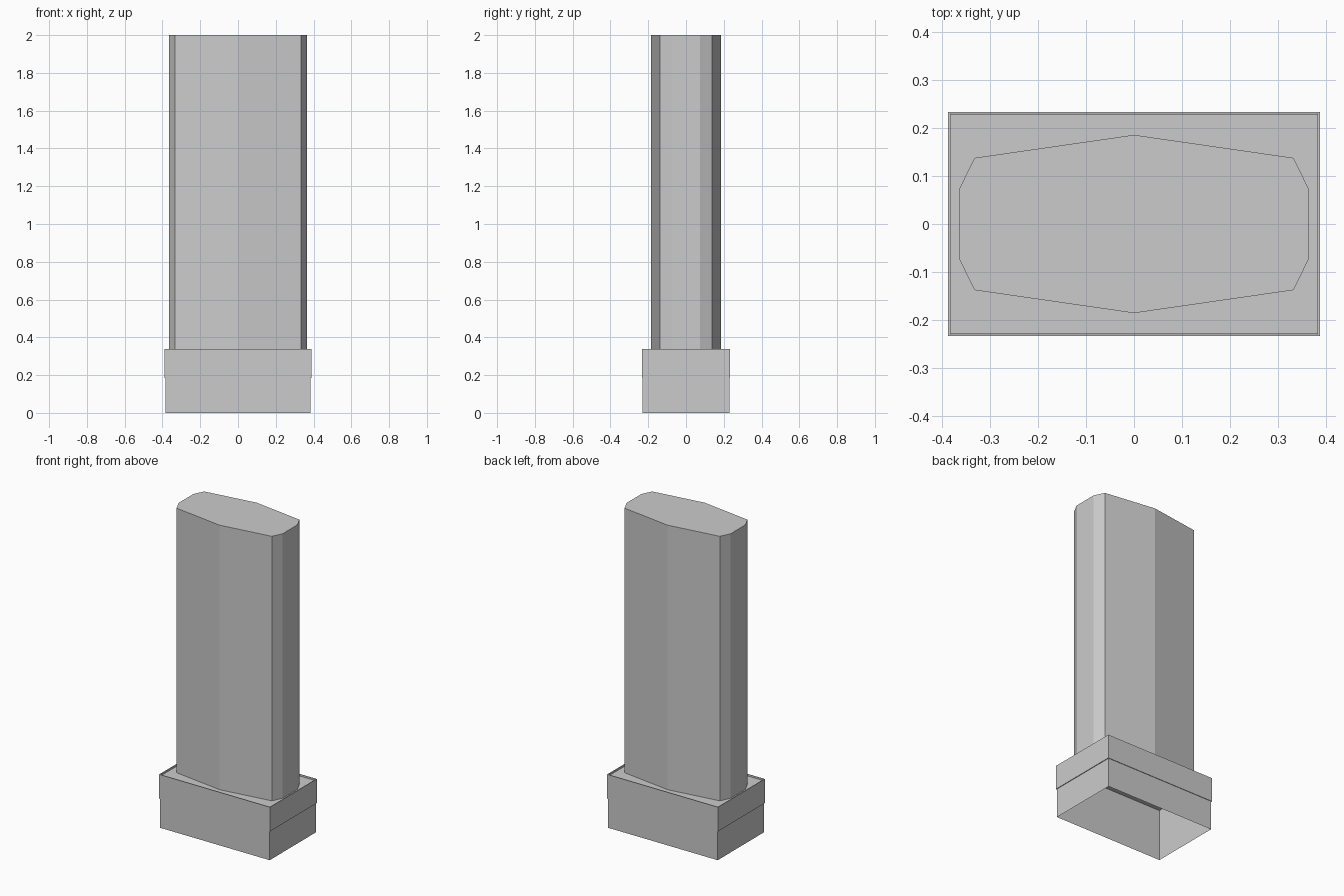
import bpy
import bmesh

cube = bpy.data.objects.get("Cube")
if cube:
    bpy.data.objects.remove(cube, do_unlink=True)

grey = bpy.data.materials.new("plain grey")
grey.use_nodes = True
colour = (0.6, 0.6, 0.6, 1)
grey.diffuse_color = colour
grey.node_tree.nodes["Principled BSDF"].inputs["Base Color"].default_value = colour


def rectangle(x, y):
    return [(-x, -y), (x, -y), (x, y), (-x, y)]


def build(name, rings, cap_bottom=False, cap_top=False, closed=False):
    """Skin a stack of (outline, height) rings into one flat-shaded part."""
    bm = bmesh.new()
    loops = [[bm.verts.new((x, y, z)) for x, y in outline] for outline, z in rings]
    pairs = list(zip(loops, loops[1:]))
    if closed:
        pairs.append((loops[-1], loops[0]))
    for low, high in pairs:
        for i in range(len(low)):
            j = (i + 1) % len(low)
            bm.faces.new((low[i], low[j], high[j], high[i]))
    if cap_bottom:
        bm.faces.new(loops[0][::-1])
    if cap_top:
        bm.faces.new(loops[-1])
    mesh = bpy.data.meshes.new(name)
    bm.to_mesh(mesh)
    bm.free()
    mesh.materials.append(grey)
    obj = bpy.data.objects.new(name, mesh)
    bpy.context.collection.objects.link(obj)
    return obj


# Hollow socket, open underneath and closed just below the collar rim
socket = rectangle(0.383, 0.23)
SEAT = 0.327
build("base_socket", [(socket, 0), (socket, SEAT)], cap_top=True)

# Thin collar wrapped round the upper half of the socket
outer, inner = rectangle(0.388, 0.234), rectangle(0.3835, 0.2305)
build("base_collar",
      [(outer, 0.185), (outer, 0.338), (inner, 0.338), (inner, 0.185)], closed=True)

# Ten-sided upright: one quarter profile mirrored in both directions
half = [(0.364, 0.075), (0.333, 0.138), (0, 0.186), (-0.333, 0.138), (-0.364, 0.075)]
profile = half + [(-x, -y) for x, y in half]
build("upright_column", [(profile, SEAT), (profile, 2)], cap_bottom=True, cap_top=True)
